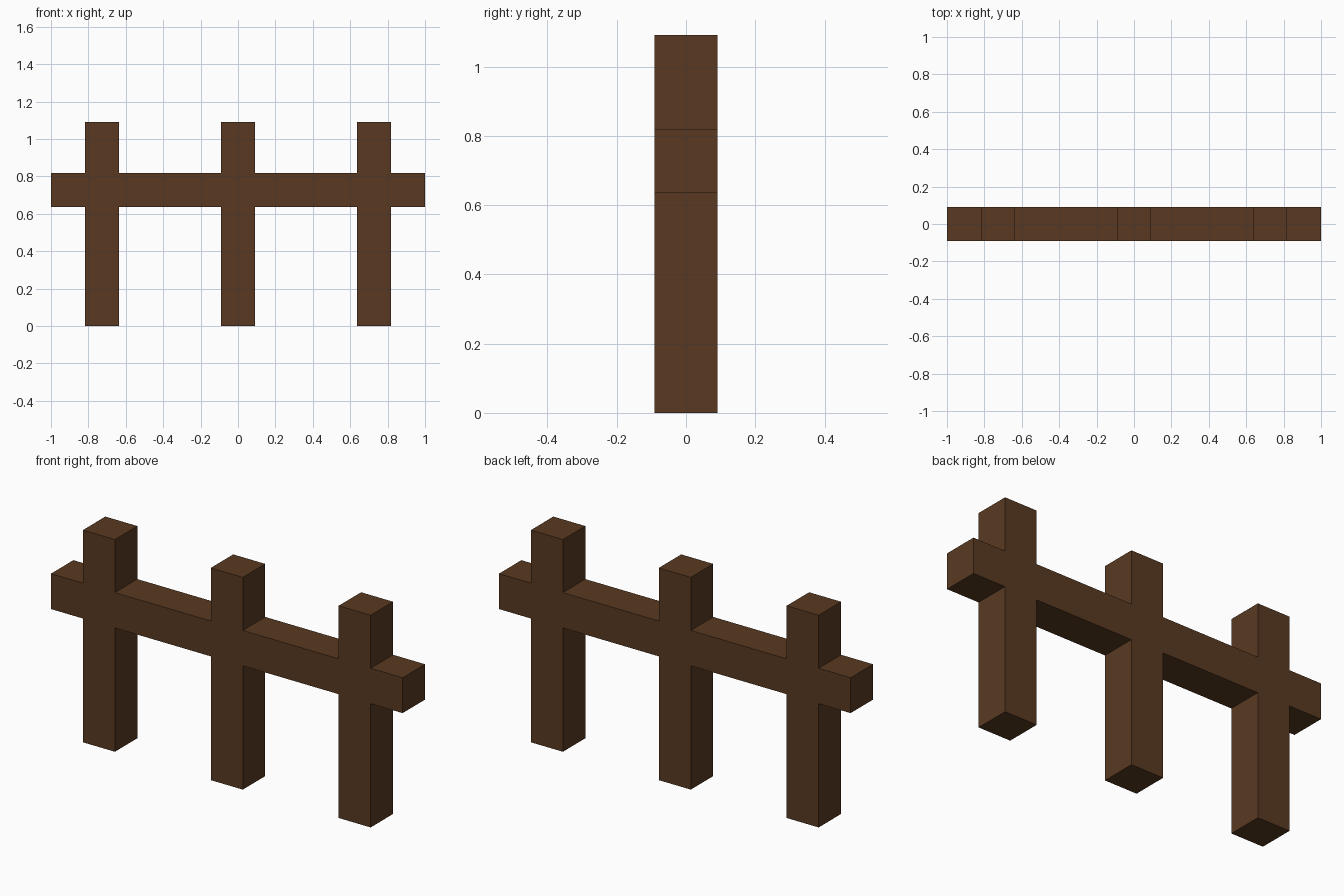
import bpy, bmesh, math

if "Cube" in bpy.data.objects:
    bpy.data.objects.remove(bpy.data.objects["Cube"])

U = 2 / 11                      # beam thickness: the fence is 11 beams long
POSTS = (-4, 0, 4)              # post centres, in beams
HEIGHT, RAIL_LOW, RAIL_HIGH = 6, 3.5, 4.5

wood = bpy.data.materials.new("dark_brown_wood")
wood.diffuse_color = (0.100, 0.042, 0.0152, 1)
wood.use_nodes = True
wood.node_tree.nodes["Principled BSDF"].inputs["Base Color"].default_value = wood.diffuse_color

# Grid lines of the front profile
xs = [-5.5] + [p + s for p in POSTS for s in (-0.5, 0.5)] + [5.5]
zs = [0, RAIL_LOW, RAIL_HIGH, HEIGHT]

# Fill the rail row fully and the other rows only at the posts
bm = bmesh.new()
grid = [[bm.verts.new((x * U, -U / 2, z * U)) for x in xs] for z in zs]
for row in range(3):
    for col in range(7):
        if row == 1 or col % 2 == 1:
            bm.faces.new((grid[row][col], grid[row][col + 1],
                          grid[row + 1][col + 1], grid[row + 1][col]))

# Extrude the profile to full thickness so posts and rail form one solid
out = bmesh.ops.extrude_face_region(bm, geom=bm.faces[:], use_keep_orig=True)
moved = [g for g in out["geom"] if isinstance(g, bmesh.types.BMVert)]
bmesh.ops.translate(bm, verts=moved, vec=(0, U, 0))
bmesh.ops.recalc_face_normals(bm, faces=bm.faces[:])
bmesh.ops.dissolve_limit(bm, angle_limit=math.radians(1),
                         verts=bm.verts[:], edges=bm.edges[:])

mesh = bpy.data.meshes.new("fence_posts_and_rail")
bm.to_mesh(mesh)
bm.free()
mesh.materials.append(wood)
fence = bpy.data.objects.new("fence_posts_and_rail", mesh)
bpy.context.collection.objects.link(fence)
